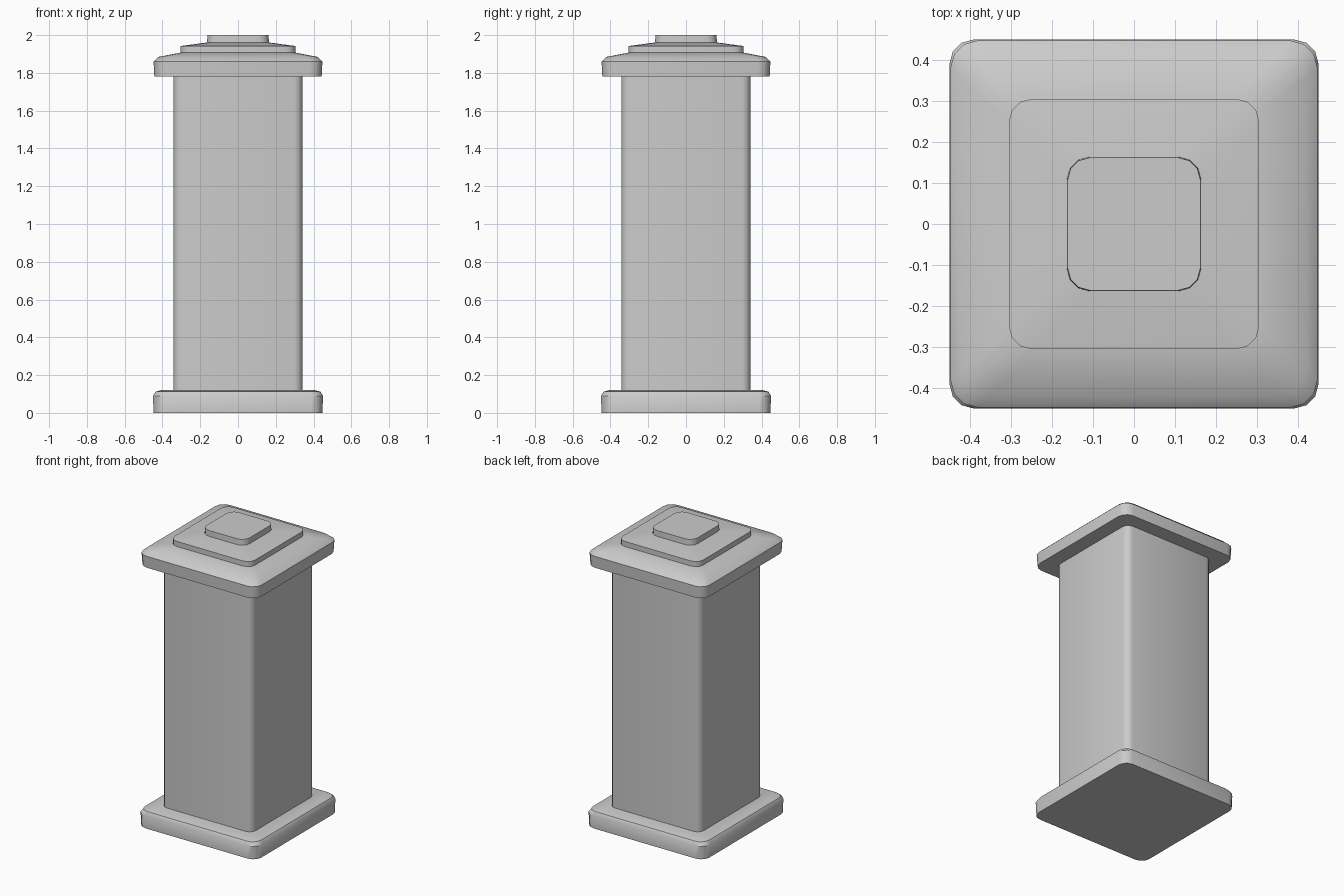
import bpy, bmesh, math

cube = bpy.data.objects.get("Cube")
if cube:
    bpy.data.objects.remove(cube, do_unlink=True)

stone = bpy.data.materials.new("light_grey_stone")
stone.use_nodes = True
GREY = (0.6, 0.6, 0.6, 1)
stone.diffuse_color = GREY
stone.node_tree.nodes["Principled BSDF"].inputs["Base Color"].default_value = GREY


def rounded_square(half, radius, steps=3):
    """Outline of a square with rounded corners."""
    points = []
    for corner in range(4):
        middle = math.radians(45 + 90 * corner)
        reach = (half - radius) * math.sqrt(2)
        cx, cy = reach * math.cos(middle), reach * math.sin(middle)
        for i in range(steps + 1):
            a = math.radians(90 * (corner + i / steps))
            points.append((cx + radius * math.cos(a), cy + radius * math.sin(a)))
    return points


def tier(name, rings):
    """Loft through (height, half width, corner radius) rings, capped at both ends."""
    bm = bmesh.new()
    loops = [[bm.verts.new((x, y, z)) for x, y in rounded_square(half, radius)]
             for z, half, radius in rings]
    for low, high in zip(loops, loops[1:]):
        for i in range(len(low)):
            j = (i + 1) % len(low)
            bm.faces.new((low[i], low[j], high[j], high[i]))
    bm.faces.new(reversed(loops[0]))
    bm.faces.new(loops[-1])
    mesh = bpy.data.meshes.new(name)
    bm.to_mesh(mesh)
    bm.free()
    mesh.materials.append(stone)
    obj = bpy.data.objects.new(name, mesh)
    bpy.context.collection.objects.link(obj)
    bpy.ops.object.select_all(action='DESELECT')
    obj.select_set(True)
    bpy.context.view_layer.objects.active = obj
    bpy.ops.object.shade_smooth_by_angle(angle=math.radians(35))


# Foot slab with a softened upper edge
tier("base_slab", [(0, .447, .06), (.09, .45, .06), (.112, .437, .06), (.122, .40, .06)])
# Plain square shaft
tier("shaft", [(.10, .342, .045), (1.80, .342, .045)])
# Overhanging cap with a shallow sloping top
tier("cap_slab", [(1.78, .443, .065), (1.86, .447, .065), (1.885, .42, .065), (1.91, .29, .05)])
# Stepped tiers on top of the cap
tier("middle_tier", [(1.89, .305, .055), (1.942, .305, .055), (1.963, .15, .05)])
tier("top_tier", [(1.95, .164, .055), (2.0, .162, .055)])
